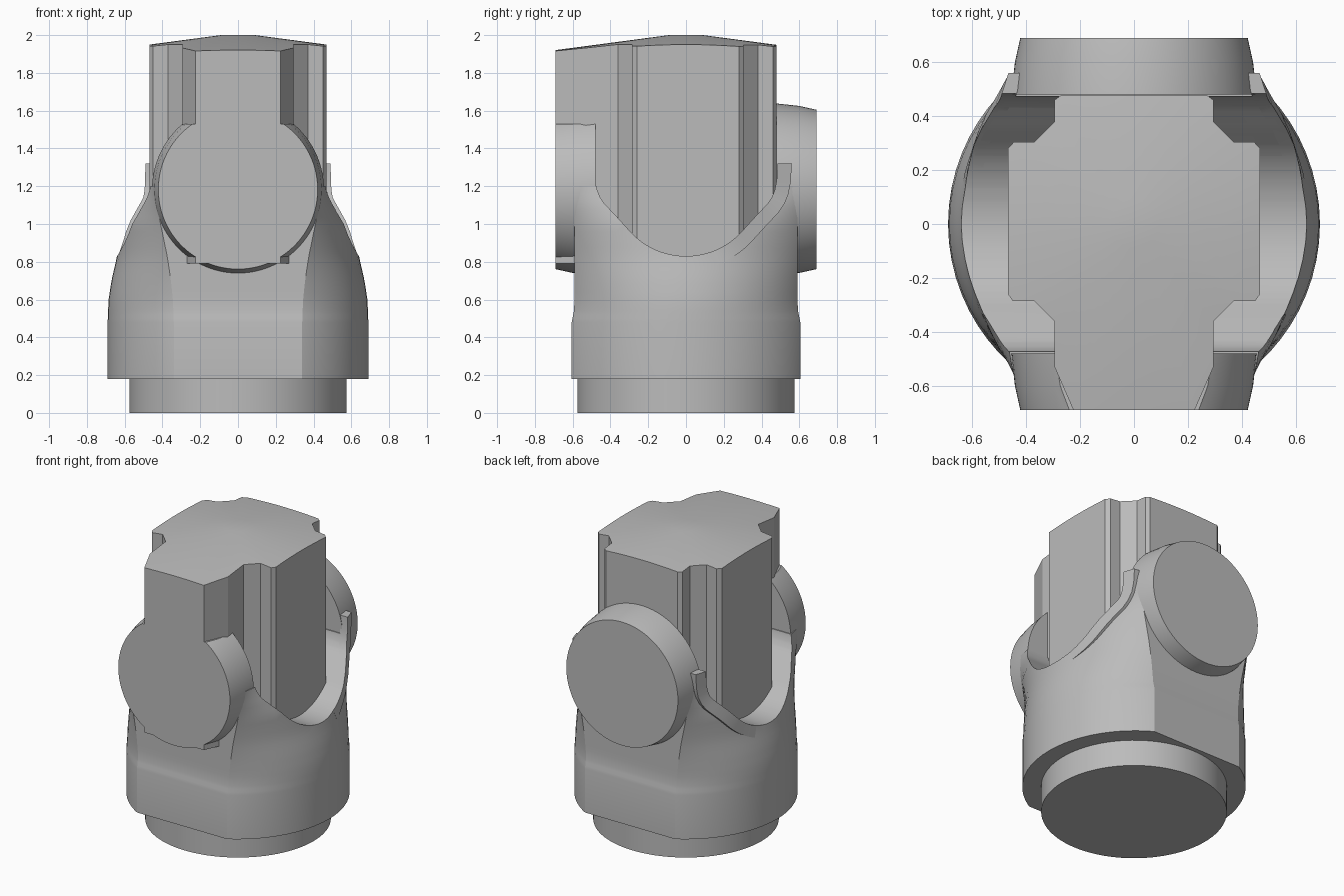
import bpy, bmesh, math
from mathutils import Vector

old = bpy.data.objects.get("Cube")
if old:
    bpy.data.objects.remove(old, do_unlink=True)

grey = bpy.data.materials.new("mid_grey")
grey.use_nodes = True
COLOUR = (0.5, 0.5, 0.5, 1)
grey.diffuse_color = COLOUR
grey.node_tree.nodes["Principled BSDF"].inputs["Base Color"].default_value = COLOUR


def loft(name, rings):
    """Skin a stack of equal-length rings and cap both ends."""
    bm = bmesh.new()
    rows = [[bm.verts.new(p) for p in ring] for ring in rings]
    n = len(rows[0])
    for a, b in zip(rows, rows[1:]):
        for i in range(n):
            j = (i + 1) % n
            bm.faces.new((a[i], a[j], b[j], b[i]))
    bm.faces.new(rows[0][::-1])
    bm.faces.new(rows[-1])
    bmesh.ops.recalc_face_normals(bm, faces=bm.faces)
    mesh = bpy.data.meshes.new(name)
    bm.to_mesh(mesh)
    bm.free()
    ob = bpy.data.objects.new(name, mesh)
    bpy.context.collection.objects.link(ob)
    mesh.materials.append(grey)
    return ob


def select(ob):
    bpy.ops.object.select_all(action="DESELECT")
    ob.select_set(True)
    bpy.context.view_layer.objects.active = ob


def smooth(ob, angle=28):
    select(ob)
    bpy.ops.object.shade_smooth_by_angle(angle=math.radians(angle))


def cut(ob, cutter):
    mod = ob.modifiers.new("cut", "BOOLEAN")
    mod.operation = "DIFFERENCE"
    mod.solver = "EXACT"
    mod.object = cutter
    select(ob)
    bpy.ops.object.modifier_apply(modifier=mod.name)
    bpy.data.objects.remove(cutter, do_unlink=True)


def circle(r, n=96):
    return [(r * math.cos(math.tau * i / n), r * math.sin(math.tau * i / n)) for i in range(n)]


# Housing sections: height, half width, half width of flat front, half depth
SECTIONS = [(.18, .69, .34, .605), (.48, .69, .34, .605), (.54, .688, .342, .593),
            (.6, .685, .345, .59), (.7, .67, .355, .59), (.83, .64, .375, .59),
            (1.0, .617, .41, .59), (1.1, .573, .43, .59), (1.2, .5, .44, .59)]


def section(z):
    z = min(max(z, .18), 1.2)
    for a, b in zip(SECTIONS, SECTIONS[1:]):
        if z <= b[0]:
            t = (z - a[0]) / (b[0] - a[0])
            return [p + (q - p) * t for p, q in zip(a[1:], b[1:])]


def side_x(y, z):
    """Half width of the housing at a depth and height."""
    wide, flat, deep = section(z)
    return math.sqrt(wide ** 2 - (y / deep) ** 2 * (wide ** 2 - flat ** 2))


def housing_ring(z):
    deep = section(z)[2]
    ys = [deep * math.sin(math.pi / 2 * i / 14) for i in range(-14, 15)]
    right = [(side_x(y, z), y, z) for y in ys]
    return right + [(-x, y, z) for x, y, z in right[::-1]]


heights = [.18, .48, .5, .52, .54] + [.6 + .04 * i for i in range(16)]
housing = loft("housing", [housing_ring(z) for z in heights])

# U-shaped saddle through the housing from side to side
arc = [(.4 * math.sin(a), 1.23 - .4 * math.cos(a)) for a in
       [math.radians(47) * i / 12 for i in range(13)]]
saddle = arc + [(.35, 1.021), (.41, 1.085), (.435, 1.112), (.455, 1.142),
                (.47, 1.18), (.48, 1.23)]
outline = saddle + [(.48, 2.2)]
outline = [(-y, z) for y, z in outline[:0:-1]] + outline
cut(housing, loft("saddle_cutter", [[(x, y, z) for y, z in outline] for x in (-1, 1)]))
smooth(housing)

# Base plug
smooth(loft("base_plug", [[(x, y, z) for x, y in circle(.575)] for z in (0, .19)]))

# Round tapered bosses on front and back
for name, s in (("front_boss", -1), ("back_boss", 1)):
    rings = [[(x, s * y, z + 1.183) for x, z in circle(r)]
             for y, r in ((.48, .455), (.6, .442), (.69, .422))]
    boss = loft(name, rings)
    if s < 0:
        cut(boss, loft("boss_trim", [[(x * 2, y * 2, z) for x, y in circle(1, 4)]
                                     for z in (1.53, 2)]))
    smooth(boss)

# Central block with notched corners and a shallow conical top
half = [(0, -.69), (.225, -.69), (.295, -.53), (.295, -.36), (.37, -.285), (.45, -.285),
        (.468, -.26), (.468, .28), (.445, .305), (.37, .305), (.295, .38), (.295, .46),
        (.27, .478), (0, .478)]
corners = half + [(-x, y) for x, y in half[-2:0:-1]]
plan = []
for a, b in zip(corners, corners[1:] + corners[:1]):
    a, b = Vector(a), Vector(b)
    steps = max(1, math.ceil((b - a).length / .08))
    plan += [a.lerp(b, i / steps) for i in range(steps)]
PLATEAU = .09
top = [(p.x, p.y, 2 - .132 * (p.length - PLATEAU)) for p in plan]
tip = [(*(p.normalized() * PLATEAU), 2) for p in plan]
smooth(loft("central_block", [[(p.x, p.y, .79) for p in plan], top, tip]), 20)

# Raised lips following the rear half of the saddle on each side
path = [Vector(p) for p in saddle if p[0] > .12] + [Vector((.485, 1.32))]
for name, s in (("left_lip", 1), ("right_lip", -1)):
    rings = []
    for i, p in enumerate(path):
        d = (path[min(i + 1, len(path) - 1)] - path[max(i - 1, 0)]).normalized()
        q = p + Vector((d.y, -d.x)) * .075
        if i == len(path) - 1:
            q = Vector((.56, p.y))
        rise = .02 * min(1, i / 8)
        px, qx = [side_x(v.x, min(v.y, 1.15)) + rise for v in (p, q)]
        rings.append([(s * px, p.x, p.y), (s * qx, q.x, q.y),
                      (s * (qx - .055), q.x, q.y), (s * (px - .055), p.x, p.y)])
    smooth(loft(name, rings))
